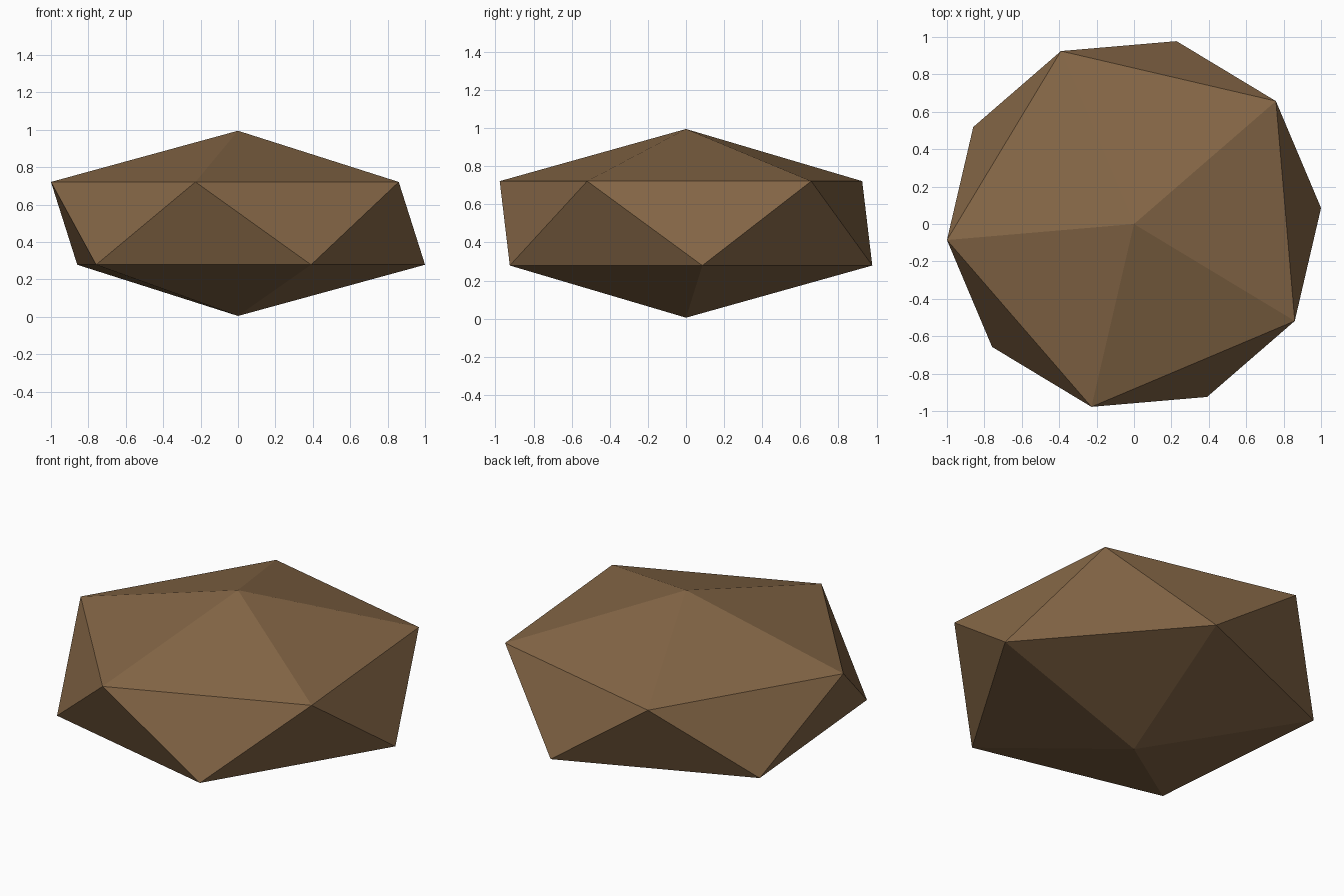
import bpy, math

if "Cube" in bpy.data.objects:
    bpy.data.objects.remove(bpy.data.objects["Cube"])

# Earth brown, flat shaded
brown = bpy.data.materials.new("earth_brown")
brown.diffuse_color = (0.235, 0.135, 0.062, 1)
brown.use_nodes = True
brown.node_tree.nodes["Principled BSDF"].inputs["Base Color"].default_value = brown.diffuse_color

# Rock: a squashed twenty-sided ball, turned about z
RING, HALF, MID, TURN = 1.0037, 0.495, 0.5, 4.9


def ring(start, z):
    angles = [math.radians(start + 72 * i) for i in range(5)]
    return [(RING * math.cos(a), RING * math.sin(a), z) for a in angles]


step = HALF / math.sqrt(5)
verts = [(0, 0, MID - HALF)] + ring(TURN, MID - step)
verts += ring(TURN + 36, MID + step) + [(0, 0, MID + HALF)]

faces = []
for i in range(5):
    j = (i + 1) % 5
    faces += [(0, 1 + j, 1 + i),           # underside
              (1 + i, 1 + j, 6 + i),       # side, pointing up
              (1 + j, 6 + j, 6 + i),       # side, pointing down
              (6 + i, 6 + j, 11)]          # cap

mesh = bpy.data.meshes.new("rock")
mesh.from_pydata(verts, [], faces)
mesh.materials.append(brown)
rock = bpy.data.objects.new("rock", mesh)
bpy.context.collection.objects.link(rock)
